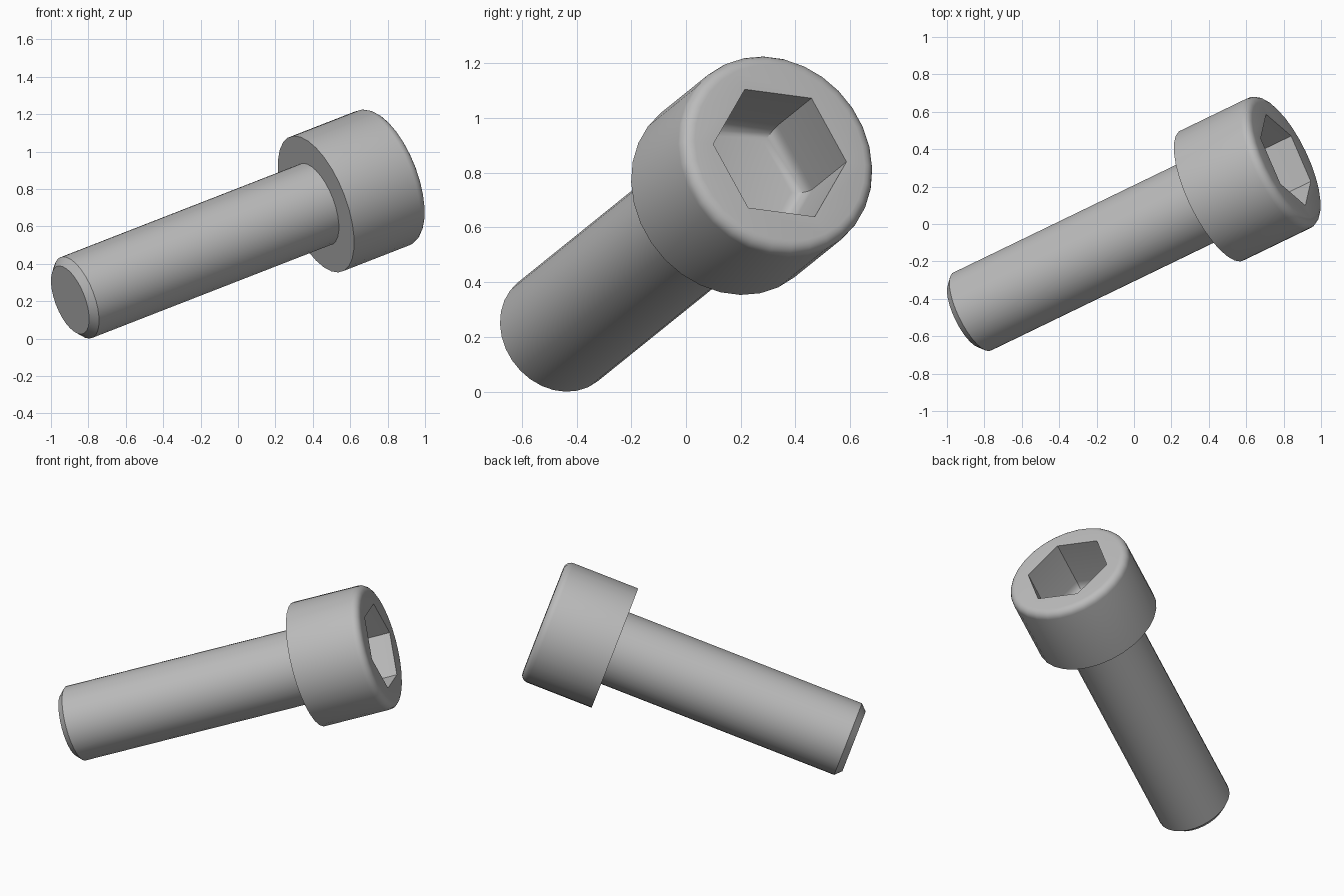
import bpy
import bmesh
from math import cos, sin, pi, radians
from mathutils import Matrix, Vector

if "Cube" in bpy.data.objects:
    bpy.data.objects.remove(bpy.data.objects["Cube"], do_unlink=True)

SEGS = 30
UNIT = 0.0774                       # size of one design unit
LENGTH, HEAD_START = 26 * UNIT, 20 * UNIT
SHAFT_R, HEAD_R, HEX_R = 3 * UNIT, 5 * UNIT, 0.267
CHAMFER, FILLET = 0.5 * UNIT, 0.6 * UNIT

steel = bpy.data.materials.new("steel grey")
steel.use_nodes = True
colour = (0.5, 0.5, 0.5, 1)
steel.diffuse_color = colour
steel.node_tree.nodes["Principled BSDF"].inputs["Base Color"].default_value = colour

# Placement: local z runs along the screw, local x points to a socket corner
axis = Vector((0.8495, 0.411, 0.331)).normalized()
corner = Vector((-0.105, 0.2425, -0.0325))
corner = (corner - axis * corner.dot(axis)).normalized()
side = axis.cross(corner)
frame = Matrix((corner, side, axis)).transposed().to_4x4()
frame.translation = (-0.898, -0.484, 0.206)


def ring(bm, radius, z, count=SEGS):
    return [bm.verts.new((radius * cos(2 * pi * i / count),
                          radius * sin(2 * pi * i / count), z)) for i in range(count)]


def skin(bm, rings):
    for a, b in zip(rings, rings[1:]):
        n = len(a)
        for i in range(n):
            j = (i + 1) % n
            bm.faces.new((a[i], a[j], b[j], b[i]))


def finish(bm, name):
    bmesh.ops.recalc_face_normals(bm, faces=bm.faces)
    bm.transform(frame)
    mesh = bpy.data.meshes.new(name)
    bm.to_mesh(mesh)
    bm.free()
    mesh.materials.append(steel)
    obj = bpy.data.objects.new(name, mesh)
    bpy.context.collection.objects.link(obj)
    bpy.ops.object.select_all(action='DESELECT')
    obj.select_set(True)
    bpy.context.view_layer.objects.active = obj
    bpy.ops.object.shade_smooth_by_angle(angle=radians(32))


# Shaft with a chamfered tip
bm = bmesh.new()
rings = [ring(bm, SHAFT_R - CHAMFER, 0), ring(bm, SHAFT_R, CHAMFER),
         ring(bm, SHAFT_R, HEAD_START)]
skin(bm, rings)
bm.faces.new(rings[0])
bm.faces.new(rings[-1])
finish(bm, "shaft")

# Head: flat underside, straight wall and rounded top edge
bm = bmesh.new()
rings = [ring(bm, SHAFT_R, HEAD_START), ring(bm, HEAD_R, HEAD_START)]
for i in range(6):
    a = i / 5 * pi / 2
    rings.append(ring(bm, HEAD_R - FILLET * (1 - cos(a)), LENGTH - FILLET * (1 - sin(a))))
skin(bm, rings)

# Hexagonal socket with a rounded floor edge
depth, floor_round = 0.36, 0.06
sockets = [ring(bm, HEX_R, LENGTH, 6)]
for i in range(5):
    a = i / 4 * pi / 2
    sockets.append(ring(bm, HEX_R - floor_round * (1 - cos(a)),
                        LENGTH - depth + floor_round * (1 - sin(a)), 6))
skin(bm, sockets)
bm.faces.new(sockets[-1])

# Flat top face between the round edge and the socket
rim, step = rings[-1], SEGS // 6
for k in range(6):
    arc = [rim[(k * step + i) % SEGS] for i in range(step + 1)]
    bm.faces.new(arc + [sockets[0][(k + 1) % 6], sockets[0][k]])
finish(bm, "socket_head")
